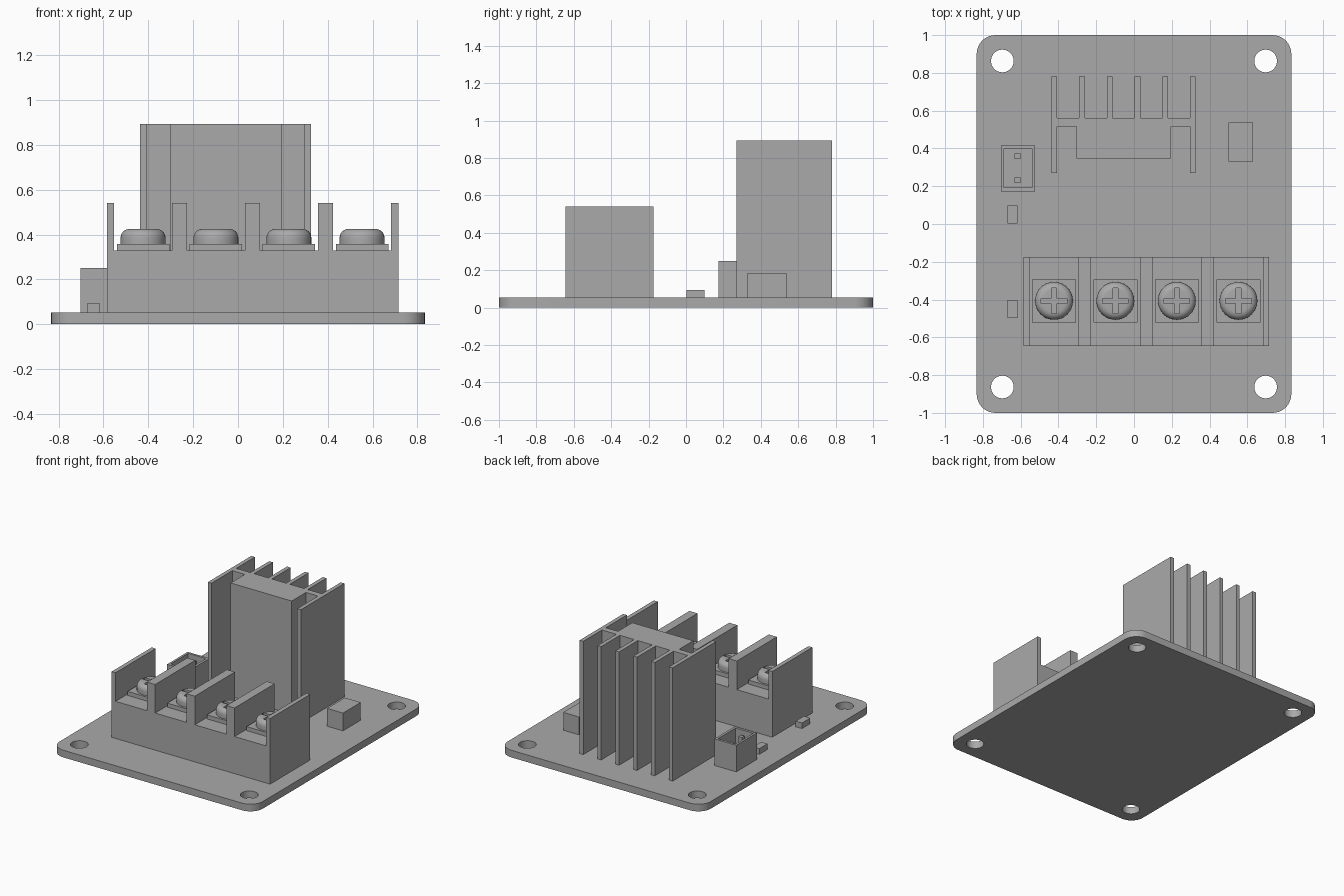
import bpy
import bmesh
from math import sin, cos, pi, radians
from mathutils import Matrix

cube = bpy.data.objects.get("Cube")
if cube:
    bpy.data.objects.remove(cube)

grey = bpy.data.materials.new("plain_grey")
grey.use_nodes = True
colour = (0.4, 0.4, 0.4, 1)
grey.diffuse_color = colour
grey.node_tree.nodes["Principled BSDF"].inputs["Base Color"].default_value = colour

BOARD_TOP = 0.053


def add(name, mesh, smooth=False):
    mesh.materials.clear()
    mesh.materials.append(grey)
    obj = bpy.data.objects.new(name, mesh)
    bpy.context.collection.objects.link(obj)
    if smooth:
        smooth_shade(obj)
    return obj


def smooth_shade(obj):
    bpy.ops.object.select_all(action="DESELECT")
    obj.select_set(True)
    bpy.context.view_layer.objects.active = obj
    bpy.ops.object.shade_smooth_by_angle(angle=radians(30))


def box(name, x0, x1, y0, y1, z0, z1):
    bm = bmesh.new()
    bmesh.ops.create_cube(bm, size=1)
    for v in bm.verts:
        v.co.x = x1 if v.co.x > 0 else x0
        v.co.y = y1 if v.co.y > 0 else y0
        v.co.z = z1 if v.co.z > 0 else z0
    mesh = bpy.data.meshes.new(name)
    bm.to_mesh(mesh)
    bm.free()
    return add(name, mesh)


def prism(name, loops, z0, z1, smooth=False, turn=None):
    """Extrude a filled outline (later loops are holes) from z0 to z1."""
    curve = bpy.data.curves.new(name, "CURVE")
    curve.dimensions = "2D"
    curve.fill_mode = "BOTH"
    curve.extrude = (z1 - z0) / 2
    for loop in loops:
        spline = curve.splines.new("POLY")
        spline.points.add(len(loop) - 1)
        for point, (x, y) in zip(spline.points, loop):
            point.co = (x, y, 0, 1)
        spline.use_cyclic_u = True
    helper = bpy.data.objects.new("helper", curve)
    bpy.context.collection.objects.link(helper)
    bpy.context.view_layer.update()
    graph = bpy.context.evaluated_depsgraph_get()
    mesh = bpy.data.meshes.new_from_object(helper.evaluated_get(graph))
    bpy.data.objects.remove(helper)
    mesh.transform(Matrix.Translation((0, 0, (z0 + z1) / 2)))
    if turn:
        mesh.transform(turn)
    bm = bmesh.new()
    bm.from_mesh(mesh)
    bmesh.ops.remove_doubles(bm, verts=bm.verts, dist=0.0001)
    bmesh.ops.recalc_face_normals(bm, faces=bm.faces)
    for f in bm.faces:
        f.smooth = False
    bm.to_mesh(mesh)
    bm.free()
    mesh.name = name
    return add(name, mesh, smooth)


def arc(cx, cy, r, start, end, n):
    return [(cx + r * cos(start + (end - start) * i / n),
             cy + r * sin(start + (end - start) * i / n)) for i in range(n + 1)]


def rect(x0, x1, y0, y1):
    return [(x0, y0), (x1, y0), (x1, y1), (x0, y1)]


# Circuit board with rounded corners and four mounting holes
W, D, R = 0.833, 1.0, 0.1
outline = []
for i, (sx, sy) in enumerate([(1, 1), (-1, 1), (-1, -1), (1, -1)]):
    outline += arc(sx * (W - R), sy * (D - R), R, i * pi / 2, (i + 1) * pi / 2, 10)
holes = [arc(sx * 0.697, sy * 0.863, 0.06, 0, 2 * pi, 40)[:-1]
         for sx in (1, -1) for sy in (1, -1)]
prism("circuit_board", [outline] + holes, 0, BOARD_TOP, smooth=True)

# Heat sink: one finned outline, with the mounting block at its front
PITCH, FIN, X0 = 0.1467, 0.03, -0.437
X1 = X0 + 5 * PITCH + FIN
sink = [(X0 + FIN, 0.27), (X0 + FIN, 0.515), (-0.304, 0.515), (-0.304, 0.348),
        (0.197, 0.348), (0.197, 0.515), (X1 - FIN, 0.515), (X1 - FIN, 0.27), (X1, 0.27)]
for i in reversed(range(6)):
    x = X0 + i * PITCH
    if i < 5:
        sink.append((x + FIN, 0.56))
    sink += [(x + FIN, 0.78), (x, 0.78)]
    if i > 0:
        sink.append((x, 0.56))
sink.append((X0, 0.27))
prism("heat_sink", [sink], BOARD_TOP, 0.893, smooth=False)

# Terminal block: a stepped profile run from front to back
SEAT, WALL = 0.328, 0.54
walls = [(-0.585, -0.553), (-0.294, -0.228), (0.031, 0.097), (0.357, 0.423), (0.683, 0.715)]
profile = [(walls[-1][1], BOARD_TOP), (walls[0][0], BOARD_TOP)]
for i, (a, b) in enumerate(walls):
    if i > 0:
        profile.append((a, SEAT))
    profile += [(a, WALL), (b, WALL)]
    if i < 4:
        profile.append((b, SEAT))
upright = Matrix.Rotation(pi / 2, 4, "X")
prism("terminal_block", [profile], 0.175, 0.645, turn=upright)

# Screw head: turned dome with a cross slot cut into it
PLATE_TOP, HEAD_TOP, HEAD_R, ROUND = 0.358, 0.425, 0.1, 0.04
lathe = [(0, PLATE_TOP), (HEAD_R, PLATE_TOP)]
lathe += arc(HEAD_R - ROUND, HEAD_TOP - ROUND, ROUND, 0, pi / 2, 7) + [(0, HEAD_TOP)]
bm = bmesh.new()
verts = [bm.verts.new((r, 0, z)) for r, z in lathe]
edges = [bm.edges.new(pair) for pair in zip(verts, verts[1:])]
bmesh.ops.spin(bm, geom=verts + edges, cent=(0, 0, 0), axis=(0, 0, 1),
               angle=2 * pi, steps=40)
bmesh.ops.remove_doubles(bm, verts=bm.verts, dist=0.0001)
bmesh.ops.recalc_face_normals(bm, faces=bm.faces)
head_mesh = bpy.data.meshes.new("screw_head")
bm.to_mesh(head_mesh)
bm.free()
head = add("screw_head_1", head_mesh)

L, T = 0.068, 0.013
cross = [(L, -T), (L, T), (T, T), (T, L), (-T, L), (-T, T),
         (-L, T), (-L, -T), (-T, -T), (-T, -L), (T, -L), (T, -T)]
cutter = prism("slot_cutter", [cross], 0.385, 0.5)
cutter.hide_render = True
slot = head.modifiers.new("slot", "BOOLEAN")
slot.operation = "DIFFERENCE"
slot.solver = "EXACT"
slot.object = cutter
bpy.context.view_layer.objects.active = head
bpy.ops.object.modifier_apply(modifier="slot")
bpy.data.objects.remove(cutter)
smooth_shade(head)

# Clamp plates and screws in the four bays
for i in range(4):
    x, y = (walls[i][1] + walls[i + 1][0]) / 2, -0.407
    box(f"clamp_plate_{i + 1}", x - 0.117, x + 0.117, y - 0.114, y + 0.114, SEAT, PLATE_TOP)
    screw = head
    if i > 0:
        screw = head.copy()
        screw.name = f"screw_head_{i + 1}"
        bpy.context.collection.objects.link(screw)
    screw.location = (x, y, 0)

# Open pin header: wall ring, floor and two pins
prism("header_shell", [rect(-0.703, -0.523, 0.173, 0.415), rect(-0.687, -0.541, 0.192, 0.398)],
      BOARD_TOP, 0.25)
box("header_floor", -0.687, -0.541, 0.192, 0.398, BOARD_TOP, 0.085)
for i, y in enumerate((0.232, 0.358)):
    box(f"header_pin_{i + 1}", -0.632, -0.602, y - 0.015, y + 0.015, 0.085, 0.225)

# Small components on the board
box("side_component", 0.5, 0.63, 0.33, 0.538, BOARD_TOP, 0.185)
for i, y in enumerate((0.05, -0.45)):
    box(f"small_chip_{i + 1}", -0.67, -0.618, y - 0.048, y + 0.048, BOARD_TOP, 0.095)
